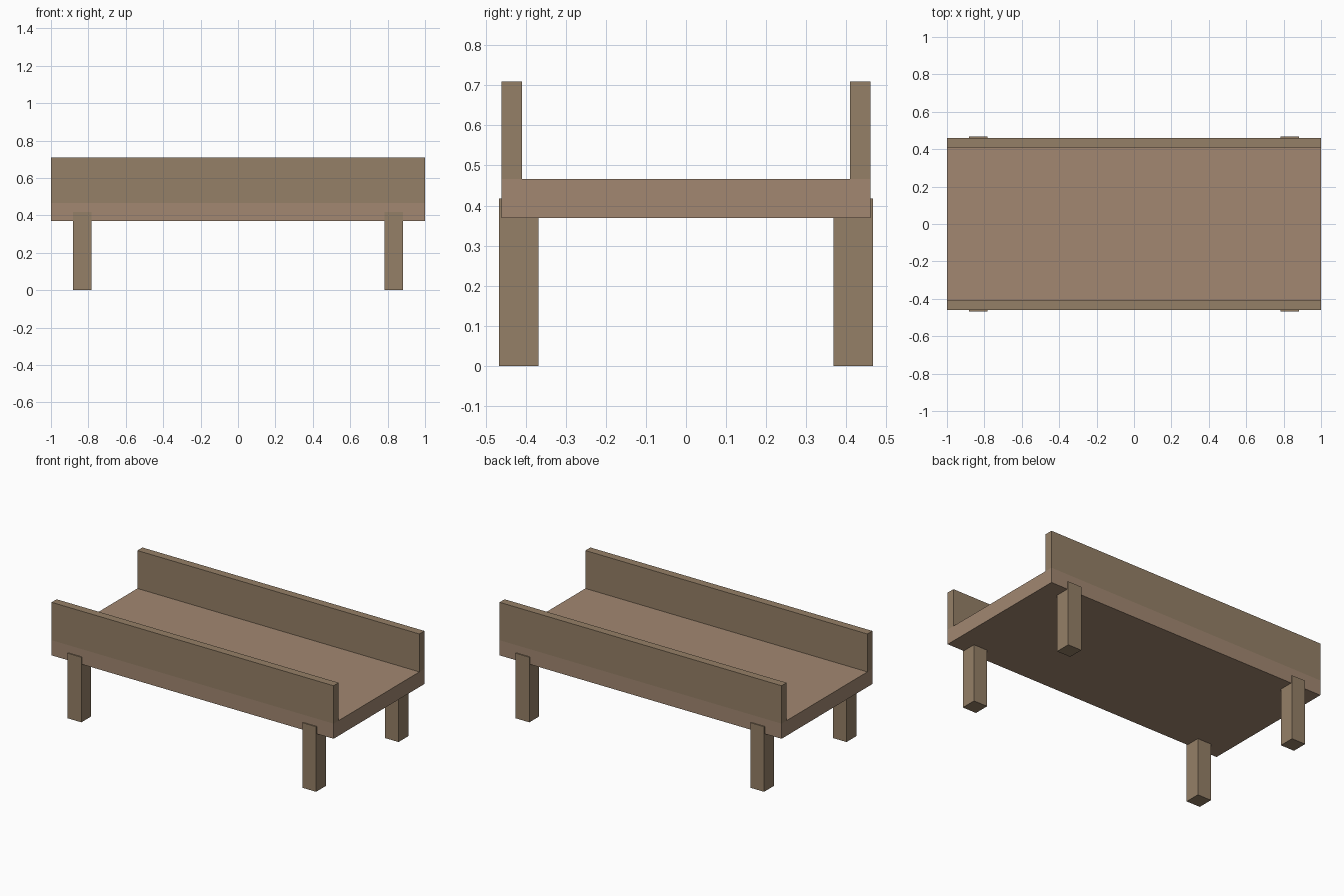
import bpy

if "Cube" in bpy.data.objects:
    bpy.data.objects.remove(bpy.data.objects["Cube"])


def material(name, color):
    mat = bpy.data.materials.new(name)
    mat.diffuse_color = color
    mat.use_nodes = True
    mat.node_tree.nodes["Principled BSDF"].inputs["Base Color"].default_value = mat.diffuse_color
    return mat


def box(name, lo, hi, mat):
    center = [(a + b) / 2 for a, b in zip(lo, hi)]
    size = [b - a for a, b in zip(lo, hi)]
    bpy.ops.mesh.primitive_cube_add(size=1, location=center)
    obj = bpy.context.object
    obj.name = name
    obj.scale = size
    bpy.ops.object.transform_apply(location=False, rotation=False, scale=True)
    obj.data.materials.append(mat)
    return obj


light_wood = material("light_wood", (0.36, 0.245, 0.165, 1))
dark_wood = material("dark_wood", (0.30, 0.215, 0.135, 1))

# Flat bed slab
box("bed_slab", (-1, -0.46, 0.369), (1, 0.46, 0.466), light_wood)

for side, sy in (("front", -1), ("back", 1)):
    # Long side board standing on the slab edge
    y0, y1 = sorted((sy * 0.409, sy * 0.46))
    box(f"{side}_board", (-1, y0, 0.466), (1, y1, 0.709), dark_wood)

    # Legs, let into the slab and slightly proud of its edge
    for end, sx in (("left", -1), ("right", 1)):
        x0, x1 = sorted((sx * 0.784, sx * 0.881))
        y0, y1 = sorted((sy * 0.368, sy * 0.467))
        box(f"{side}_{end}_leg", (x0, y0, 0), (x1, y1, 0.417), dark_wood)
